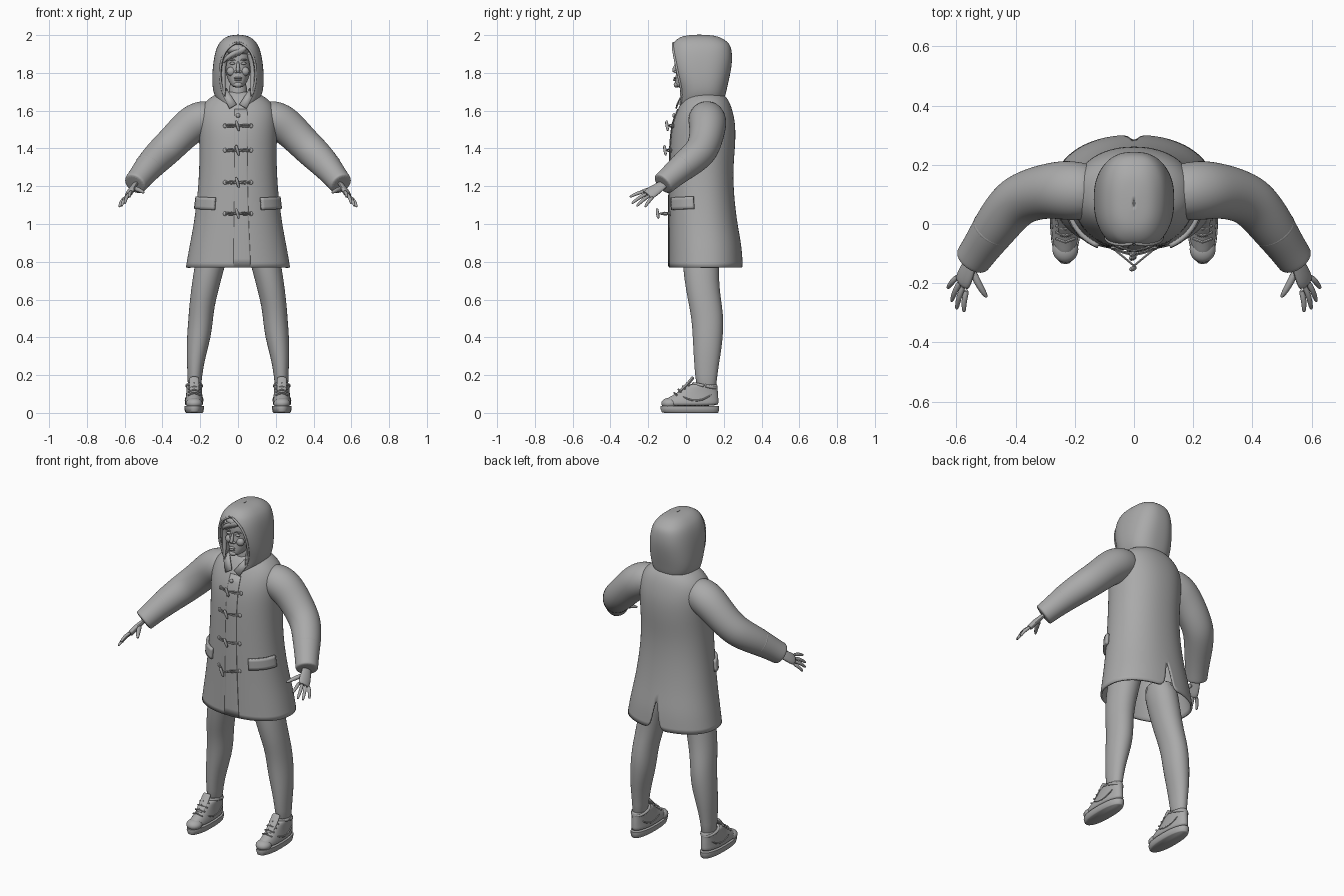
import bpy, bmesh, math
from mathutils import Vector

grey = bpy.data.materials.new("plain_grey")
grey.diffuse_color = (0.4, 0.4, 0.4, 1)


def finish(name, bm, sub=0, thick=0.0):
    bmesh.ops.remove_doubles(bm, verts=bm.verts, dist=0.0004)
    bmesh.ops.recalc_face_normals(bm, faces=bm.faces)
    me = bpy.data.meshes.new(name)
    bm.to_mesh(me)
    bm.free()
    me.materials.append(grey)
    ob = bpy.data.objects.new(name, me)
    bpy.context.collection.objects.link(ob)
    if sub:
        m = ob.modifiers.new("smooth", 'SUBSURF')
        m.levels = m.render_levels = sub
    if thick:
        m = ob.modifiers.new("thickness", 'SOLIDIFY')
        m.thickness, m.offset = thick, -1
    return ob


def skin(name, rings, closed=True, cap0=True, cap1=True, sub=1, thick=0.0):
    """Bridge a list of point rings into one surface."""
    bm = bmesh.new()
    vs = [[bm.verts.new(p) for p in r] for r in rings]
    n = len(vs[0])
    for a, b in zip(vs, vs[1:]):
        for i in range(n if closed else n - 1):
            j = (i + 1) % n
            bm.faces.new((a[i], a[j], b[j], b[i]))
    if cap0:
        bm.faces.new(vs[0])
    if cap1:
        bm.faces.new(vs[-1])
    return finish(name, bm, sub, thick)


def oval(z, hx, y0, y1, a, cx=0.0, p=2.2, off=0.0):
    """Point at angle a on a rounded outline (front at -90 degrees)."""
    c, s = math.cos(a), math.sin(a)
    f = lambda v: math.copysign(abs(v) ** (2 / p), v)
    return Vector((cx + (hx + off) * f(c), (y0 + y1) / 2 + ((y1 - y0) / 2 + off) * f(s), z))


def stack(name, table, cx=0.0, n=24, p=2.2, **kw):
    return skin(name, [[oval(*r[:4], 2 * math.pi * i / n, cx + (r[4] if len(r) > 4 else 0), p)
                        for i in range(n)] for r in table], **kw)


def tube(name, pts, n=12, ref=(0, 0, 1), flat=1.0, sub=1):
    """Tapered tube through (x, y, z, radius) points."""
    P, rings = [Vector(p[:3]) for p in pts], []
    for i, p in enumerate(P):
        t = (P[min(i + 1, len(P) - 1)] - P[max(i - 1, 0)]).normalized()
        b = Vector(ref) - t * t.dot(Vector(ref))
        b.normalize()
        a, r = t.cross(b), pts[i][3]
        rings.append([p + b * r * math.cos(k * 2 * math.pi / n) + a * r * flat * math.sin(k * 2 * math.pi / n)
                      for k in range(n)])
    return skin(name, rings, sub=sub)


def ball(name, loc, size, rot=(0, 0, 0)):
    bm = bmesh.new()
    bmesh.ops.create_uvsphere(bm, u_segments=20, v_segments=12, radius=1)
    ob = finish(name, bm)
    ob.location, ob.scale, ob.rotation_euler = loc, size, rot
    return ob


# Coat body: z, half width, front, back
COAT = [(.77, .277, -.09, .302), (.87, .26, -.09, .296), (.96, .242, -.09, .28), (1.05, .228, -.09, .266),
        (1.17, .213, -.09, .253), (1.3, .205, -.088, .25), (1.42, .205, -.085, .262), (1.52, .21, -.075, .263),
        (1.59, .206, -.052, .25), (1.645, .18, -.025, .232), (1.685, .125, 0, .205), (1.7, .08, .02, .17)]
VENT = {.77: .028, .87: .014}
rings = []
for r in COAT:
    g = VENT.get(r[0], 0) / r[1]
    rings.append([oval(*r, math.pi / 2 + g + (2 * math.pi - 2 * g) * i / 36) for i in range(37)])
skin("coat_body", rings, closed=False, cap0=False, cap1=False, sub=2, thick=.01)


def coat_point(z, a, off):
    for lo, hi in zip(COAT, COAT[1:]):
        if lo[0] <= z <= hi[0]:
            t = (z - lo[0]) / (hi[0] - lo[0])
            return oval(z, *[l + (h - l) * t for l, h in zip(lo[1:], hi[1:])], a, off=off)


def coat_patch(name, z0, z1, a0, a1, off, rows=4, cols=10, slant=0.0, thick=.01):
    rings = []
    for j in range(rows + 1):
        rings.append([coat_point(z0 + (z1 - z0) * j / rows + slant * i / cols,
                                 math.radians(a0 + (a1 - a0) * i / cols), off) for i in range(cols + 1)])
    skin(name, rings, closed=False, cap0=False, cap1=False, sub=0, thick=thick)


# Front overlap and pocket flaps
coat_patch("front_placket", .775, 1.61, -94, -78, .004, rows=20, thick=.004)
coat_patch("pocket_flap_left", 1.075, 1.14, -60, -12, .014, slant=.006, thick=.016)
coat_patch("pocket_flap_right", 1.075, 1.14, -120, -168, .014, slant=.006, thick=.016)

# Toggles with cord loops, plus the neck button
for z, out in ((1.52, .0), (1.39, .0), (1.22, .0), (1.055, .035)):
    y = coat_point(z, -math.pi / 2, 0).y - .016 - out
    tube("toggle", [(-.012, y - .012, z + .028, .005), (-.009, y - .012, z + .02, .009),
                    (-.003, y - .01, z, .009), (.003, y - .006, z - .02, .008), (.005, y - .006, z - .028, .004)],
         n=8, ref=(0, 1, 0))
    for s in (-1, 1):
        for dz in (-.006, .006):
            tube("cord_loop", [(0, y, z, .004), (.035 * s, y + out * .6 + .008, z + dz, .004),
                               (.068 * s, coat_point(z, -math.radians(72), 0).y - .003, z + dz * .5, .004)], n=6, sub=0)
        ball("cord_patch", (.068 * s, coat_point(z, -math.radians(72), 0).y - .001, z), (.011, .006, .012))
ball("neck_button", (0, -.064, 1.575), (.012, .008, .012))

# Hood: z, half width, front, back, half width of face opening
HOOD = [(1.625, .085, -.04, .17, .045), (1.66, .118, -.035, .205, .065), (1.71, .135, -.04, .215, .085),
        (1.78, .138, -.07, .232, .098), (1.86, .131, -.088, .246, .092), (1.915, .12, -.085, .243, .07),
        (1.945, .108, -.076, .235, .04), (1.965, .095, -.066, .22, 0), (1.988, .07, -.035, .185, 0),
        (1.999, .04, .0, .145, 0), (2.002, .003, .06, .08, 0)]
rings = []
for z, hx, y0, y1, w in HOOD:
    g = math.asin(min(1, (w / hx) ** 1.25))
    rings.append([oval(z, hx, y0, y1, -math.pi / 2 + g + (2 * math.pi - 2 * g) * i / 32, p=2.5) for i in range(33)])
skin("hood", rings, closed=False, cap0=False, cap1=False, sub=2, thick=.012)
# Rolled edge of the face opening
for s in (0, 32):
    tube("hood_edge", [(*r[s], .007) for r in rings[:8]], n=8, ref=(1, 0, 0))

# Head, neck and face
stack("head", [(1.722, .022, -.052, .02), (1.735, .038, -.06, .06), (1.765, .056, -.058, .12),
               (1.81, .068, -.052, .155), (1.85, .074, -.048, .17), (1.9, .076, -.05, .18),
               (1.94, .062, -.03, .16), (1.965, .025, .02, .11)], p=2.1, sub=2)
tube("neck", [(0, .07, 1.58, .056), (0, .06, 1.68, .05), (0, .055, 1.77, .05)], ref=(0, 1, 0))
tube("nose", [(0, -.046, 1.862, .006), (0, -.056, 1.835, .009), (0, -.066, 1.812, .012), (0, -.058, 1.802, .008)],
     ref=(1, 0, 0), n=10)
ball("upper_lip", (0, -.058, 1.773), (.021, .009, .006))
ball("lower_lip", (0, -.058, 1.762), (.018, .010, .006))
ball("chin", (0, -.05, 1.737), (.022, .015, .015))
for s in (-1, 1):
    ball("nostril", (.011 * s, -.054, 1.806), (.008, .009, .007))
    ball("eye", (.03 * s, -.044, 1.85), (.014, .008, .007))
    tube("eyebrow", [(.012 * s, -.052, 1.866, .004), (.03 * s, -.05, 1.872, .005), (.052 * s, -.036, 1.866, .003)], n=8)
    ball("cheek", (.036 * s, -.03, 1.808), (.024, .02, .024))
    # Hair lock beside the face
    tube("hair_lock", [(.055 * s, -.028, 1.915, .018), (.077 * s, -.012, 1.86, .016), (.08 * s, -.012, 1.79, .014),
                       (.077 * s, -.02, 1.72, .011), (.07 * s, -.03, 1.675, .004)], ref=(0, 1, 0), n=10)
# Side-swept fringe
for k in range(5):
    x = -.07 + .02 * k
    tube("fringe_lock", [(.045, -.045, 1.94, .012), ((x + .045) / 2, -.058, 1.925 - .004 * (4 - k), .017),
                         (x, -.05 + .003 * (4 - k), 1.875 + .008 * k, .012),
                         (x - .008, -.045 + .003 * (4 - k), 1.85 + .01 * k, .004)], n=8, ref=(0, 1, 0))
ball("hair_top", (0, .03, 1.925), (.082, .095, .04))

# Shirt collar flaps
for s in (-1, 1):
    bm = bmesh.new()
    for quad in (((.008, -.05, 1.635), (.045, -.056, 1.612), (.078, -.03, 1.675), (.05, -.012, 1.7)),
                 ((.05, -.012, 1.7), (.078, -.03, 1.675), (.1, .05, 1.69), (.06, .06, 1.72))):
        bm.faces.new([bm.verts.new((x * s, y, z)) for x, y, z in quad])
    finish("shirt_collar", bm, thick=.007)

for s in (-1, 1):
    # Sleeve and cuff
    tube("sleeve", [(x * s, y, z, r) for x, y, z, r in (
        (.12, .11, 1.56, .085), (.18, .11, 1.56, .1), (.235, .115, 1.535, .102), (.29, .112, 1.487, .094),
        (.345, .1, 1.43, .09), (.395, .078, 1.382, .088), (.435, .035, 1.343, .083), (.475, -.02, 1.3, .076),
        (.515, -.078, 1.25, .066), (.543, -.118, 1.215, .063), (.548, -.125, 1.209, .061))], n=20, sub=2)
    for t, r in ((.475, .079), (.5, .071)):
        u = (t - .475) / .04
        tube("sleeve_fold", [((t + d * .6) * s, -.02 - .058 * u - d * .9, 1.3 - .05 * u - d * .7, r - abs(d) * .5)
                             for d in (-.016, 0, .016)], n=20)
    # Hand
    fan = Vector((.48, .74, -.48))
    mx = lambda v, r: (v[0] * s, v[1], v[2], r)
    ref = (fan.x * s, fan.y, fan.z)
    end = Vector((.578, -.195, 1.158))
    tube("palm", [mx((.535, -.105, 1.222), .028), mx((.553, -.135, 1.2), .029), mx((.566, -.165, 1.18), .037),
                  mx(end, .038), mx((.582, -.205, 1.151), .03)], ref=ref, flat=.45, n=14)
    for k, tip in ((-.03, (.575, -.298, 1.143)), (-.01, (.6, -.288, 1.108)),
                   (.01, (.617, -.262, 1.094)), (.03, (.63, -.217, 1.09))):
        b, tip = end + fan * k, Vector(tip)
        knuckle = b.lerp(tip, .5) + Vector((.006, -.003, .005))
        tube("finger", [mx(b, .011), mx(knuckle, .0105), mx(b.lerp(tip, .93), .008), mx(tip, .004)], n=8, ref=ref)
    tube("thumb", [mx((.55, -.15, 1.19), .014), mx((.53, -.195, 1.183), .014), mx((.508, -.232, 1.172), .011),
                   mx((.496, -.25, 1.164), .005)], n=8, ref=ref)

    # Leg: z, half width, front, back, x centre
    stack("leg", [(z, hx, y0, y1, c * s) for z, hx, y0, y1, c in (
        (.1, .036, .06, .16, .231), (.2, .038, .047, .165, .229), (.3, .051, .04, .183, .222),
        (.4, .064, .035, .196, .207), (.48, .066, .03, .2, .199), (.56, .067, .018, .193, .192),
        (.64, .073, 0, .18, .178), (.77, .08, -.018, .172, .152), (.95, .092, -.03, .19, .11))], n=20, p=2.1)

    # Shoe: sole, upper, tongue, collar and laces
    stack("shoe_sole", [(0, .043, -.115, .168), (.004, .048, -.128, .172), (.024, .052, -.136, .176),
                        (.036, .051, -.134, .176)], cx=.232 * s, n=28, p=2.3, sub=0)
    stack("shoe_upper", [(.034, .049, -.13, .173), (.055, .049, -.126, .173), (.075, .046, -.108, .172),
                         (.095, .043, -.065, .171), (.12, .041, -.03, .168), (.145, .042, .0, .168),
                         (.155, .038, .02, .165)], cx=.232 * s, n=28)
    ball("toe_cap", (.232 * s, -.085, .05), (.044, .046, .03))
    tube("shoe_collar", [(.232 * s + .04 * math.cos(a), .1 + .062 * math.sin(a), .143 - .012 * math.sin(a), .009)
                         for a in [k * math.pi / 8 for k in range(17)]], n=8)
    tube("shoe_tongue", [(.232 * s, -.05, .098, .026), (.232 * s, .0, .14, .027), (.232 * s, .035, .185, .027),
                         (.232 * s, .039, .19, .022)], ref=(1, 0, 0), flat=.35)
    for k in range(4):
        y, z = -.062 + .022 * k, .101 + .017 * k
        tube("shoe_lace", [((.232 + d * .032) * s, y + .012 * abs(d), z - .013 * abs(d) + .006, .005)
                           for d in (-1, -.5, 0, .5, 1)], n=6, sub=0)
    for d in (-1, 1):
        tube("shoe_side_stripe", [((.232 + d * .043) * s, -.02, .088, .004), ((.232 + d * .046) * s, .03, .062, .006),
                                  ((.232 + d * .045) * s, .09, .066, .006), ((.232 + d * .036) * s, .14, .1, .004)], n=6)

# Smooth shading with crisp edges
bpy.ops.object.select_all(action='SELECT')
bpy.context.view_layer.objects.active = bpy.context.selected_objects[0]
bpy.ops.object.shade_smooth_by_angle(angle=math.radians(50))
